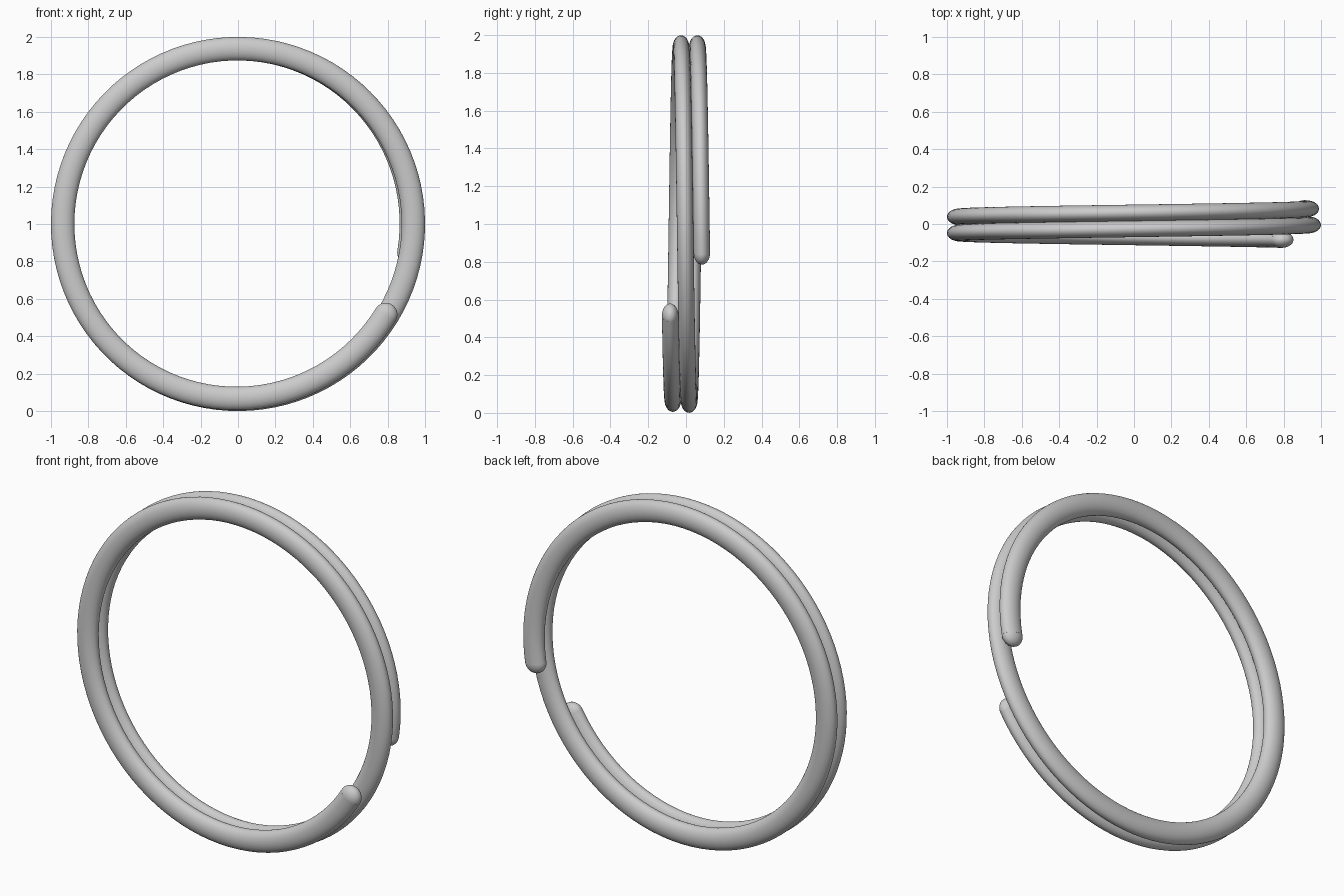
import bpy, bmesh, math
from mathutils import Vector, Matrix

if "Cube" in bpy.data.objects:
    bpy.data.objects.remove(bpy.data.objects["Cube"])

START = math.radians(-31.5)      # front end angle
SWEEP = math.radians(698)        # almost two turns
HALF_R, HALF_Y = 0.0625, 0.0435  # oval wire: radial and axial half sizes
STEPS, SIDES = 192, 28
END_Y = 0.084


def point(t):
    """Angle, radius and depth of the wire centre, t from 0 to 1."""
    edge = min(t, 1 - t) * SWEEP / math.radians(110)
    k = max(0.0, 1 - edge)
    return START - SWEEP * t, 0.937 - 0.011 * k * k * (3 - 2 * k), END_Y * (2 * t - 1)


def centre(t):
    a, r, y = point(t)
    return Vector((r * math.cos(a), y, 1 + r * math.sin(a)))


def finish(bm, name):
    bmesh.ops.recalc_face_normals(bm, faces=bm.faces)
    me = bpy.data.meshes.new(name)
    bm.to_mesh(me)
    bm.free()
    ob = bpy.data.objects.new(name, me)
    bpy.context.collection.objects.link(ob)
    for p in me.polygons:
        p.use_smooth = len(p.vertices) <= 4
    return ob


# Coiled wire: oval section swept along the helix
bm = bmesh.new()
rings = []
for i in range(STEPS + 1):
    t = i / STEPS
    a = point(t)[0]
    out = Vector((math.cos(a), 0, math.sin(a)))
    c = centre(t)
    rings.append([bm.verts.new(c + out * (HALF_R * math.cos(u)) + Vector((0, HALF_Y * math.sin(u), 0)))
                  for u in (2 * math.pi * j / SIDES for j in range(SIDES))])
for r0, r1 in zip(rings, rings[1:]):
    for j in range(SIDES):
        k = (j + 1) % SIDES
        bm.faces.new((r0[j], r0[k], r1[k], r1[j]))
bm.faces.new(rings[0])
bm.faces.new(rings[-1])
finish(bm, "coiled_wire")

# Rounded wire ends
for name, t in (("front_wire_end", 0), ("back_wire_end", 1)):
    bm = bmesh.new()
    bmesh.ops.create_uvsphere(bm, u_segments=28, v_segments=16, radius=1,
                              matrix=Matrix.Translation(centre(t)) @ Matrix.Diagonal((HALF_R, HALF_Y, HALF_R, 1)))
    finish(bm, name)
